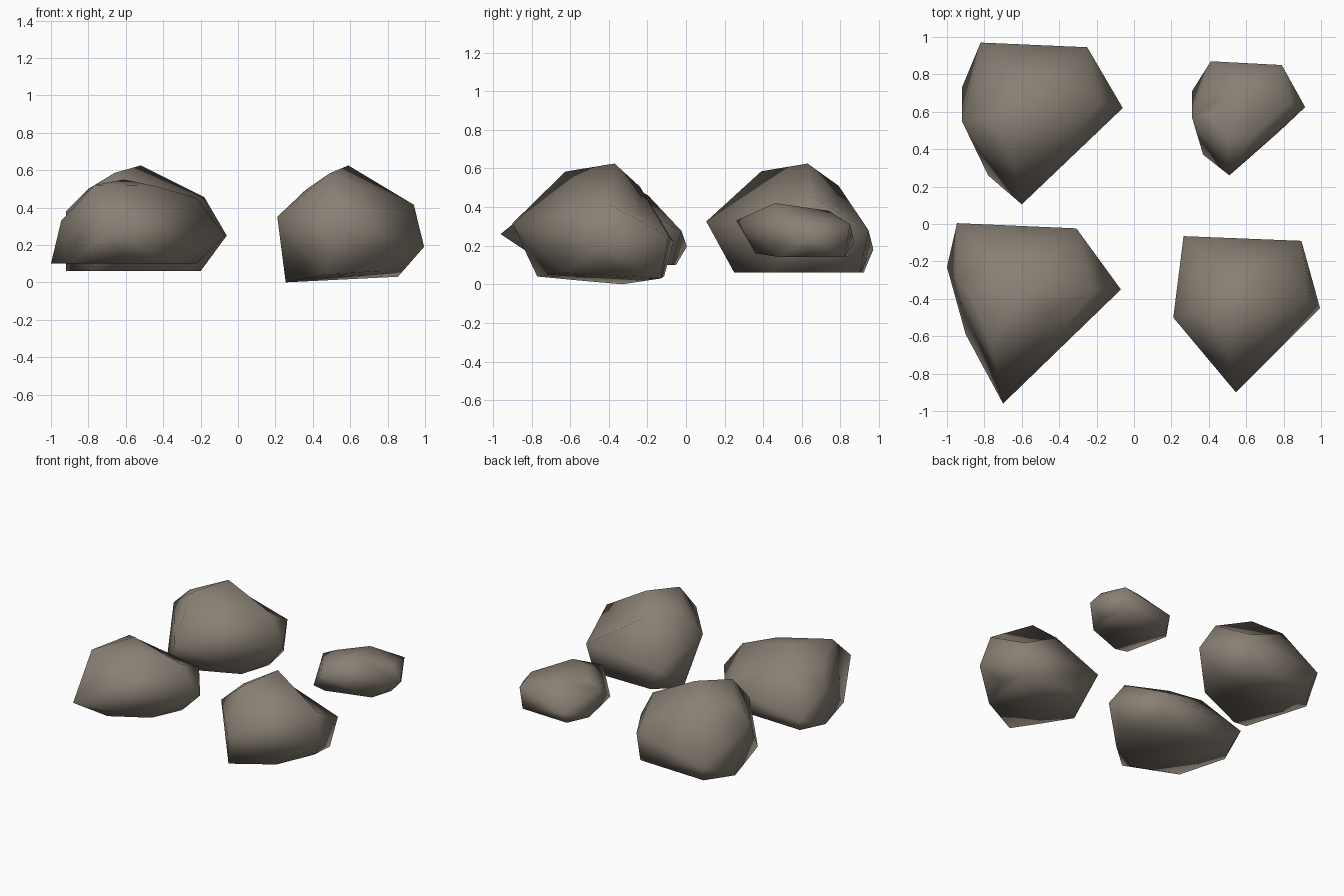
import bpy, bmesh

if "Cube" in bpy.data.objects:
    bpy.data.objects.remove(bpy.data.objects["Cube"])

# one flat stone colour
stone = bpy.data.materials.new("grey_brown_stone")
stone.diffuse_color = (0.25, 0.215, 0.175, 1)
stone.use_nodes = True
stone.node_tree.nodes["Principled BSDF"].inputs["Base Color"].default_value = stone.diffuse_color

# corner points of the basic boulder
TIP = (-0.60, 0.105, 0.06)          # scaling pivot
BOULDER = {
    "base_front_left": (-0.78, 0.26, 0.06),
    "base_left": (-0.92, 0.73, 0.06),
    "base_back_left": (-0.79, 0.92, 0.06),
    "base_back_right": (-0.25, 0.90, 0.06),
    "base_side": (-0.20, 0.66, 0.06),
    "base_right": (-0.27, 0.43, 0.06),
    "base_front": (-0.68, 0.25, 0.06),
    "tip": (-0.60, 0.105, 0.325),
    "right": (-0.06, 0.62, 0.25),
    "back_right": (-0.25, 0.945, 0.28),
    "back_left": (-0.82, 0.97, 0.18),
    "left": (-0.92, 0.55, 0.38),
    "top_right": (-0.18, 0.65, 0.455),
    "top_front": (-0.66, 0.39, 0.585),
    "top_left": (-0.80, 0.57, 0.50),
    "top_back": (-0.66, 0.79, 0.51),
    "peak": (-0.52, 0.63, 0.625),
}


def rock(name, origin, scale, changes, dent):
    """Closed hull of the boulder points, moved and scaled, with a few corners changed."""
    bm = bmesh.new()
    corner = {}
    for key, p in {**BOULDER, **changes}.items():
        moved = [o + s * (c - t) for o, s, c, t in zip(origin, scale, p, TIP)]
        corner[key] = bm.verts.new(changes.get(key, moved))
    bmesh.ops.convex_hull(bm, input=bm.verts[:])
    # hollow on the back slope below the peak
    ridge = bm.edges.get((corner["peak"], corner["back_right"]))
    if ridge and dent:
        _, mid = bmesh.utils.edge_split(ridge, corner["peak"], 0.5)
        mid.co.z -= dent
        for f in list(mid.link_faces):
            far = [v for v in f.verts if v is not mid and not any(mid in e.verts and v in e.verts for e in f.edges)]
            bmesh.utils.face_split(f, mid, far[0])
    loose = [v for v in bm.verts if not v.link_faces]
    bmesh.ops.delete(bm, geom=loose, context="VERTS")
    bmesh.ops.recalc_face_normals(bm, faces=bm.faces[:])
    for f in bm.faces:
        f.smooth = True
    me = bpy.data.meshes.new(name)
    bm.to_mesh(me)
    bm.free()
    me.materials.append(stone)
    ob = bpy.data.objects.new(name, me)
    bpy.context.collection.objects.link(ob)


# the four rocks
rock("back_left_rock", TIP, (1, 1, 1), {}, 0.05)
rock("back_right_rock", (0.54, 0.26, 0.14), (0.70, 0.705, 0.50), {
    "tip": (0.51, 0.26, 0.33),
    "left": (0.31, 0.57, 0.32),
    "base_left": (0.31, 0.71, 0.16),
    "base_front_left": (0.37, 0.37, 0.17),
    "base_front": (0.47, 0.36, 0.16),
    "back_left": (0.41, 0.87, 0.22),
    "back_right": (0.79, 0.85, 0.31),
    "right": (0.915, 0.625, 0.24),
    "peak": (0.62, 0.46, 0.42),
    "top_front": (0.50, 0.46, 0.40),
    "top_back": (0.58, 0.74, 0.38),
}, 0)
rock("front_left_rock", (-0.70, -0.96, 0.10), (1.12, 1.115, 0.80), {
    "tip": (-0.70, -0.96, 0.26),
    "left": (-0.945, -0.30, 0.33),
    "base_left": (-1.0, -0.23, 0.10),
    "base_front_left": (-0.90, -0.59, 0.10),
    "base_front": (-0.58, -0.72, 0.10),
    "base_right": (-0.32, -0.57, 0.10),
    "base_side": (-0.22, -0.35, 0.10),
    "right": (-0.07, -0.35, 0.25),
    "top_right": (-0.22, -0.36, 0.45),
    "top_side": (-0.44, -0.46, 0.515),
    "top_left": (-0.86, -0.40, 0.42),
    "peak": (-0.61, -0.36, 0.55),
}, 0.03)
rock("front_right_rock", (0.545, -0.90, 0.04), (0.91, 0.965, 1.035), {
    "left": (0.21, -0.50, 0.35),
    "base_left": (0.255, -0.33, 0.0),
    "base_front_left": (0.36, -0.56, 0.02),
    "base_front": (0.46, -0.77, 0.04),
    "base_right": (0.76, -0.63, 0.06),
    "base_side": (0.88, -0.35, 0.06),
    "back_left": (0.265, -0.065, 0.22),
    "back_right": (0.895, -0.09, 0.25),
    "base_back_right": (0.855, -0.13, 0.03),
    "right": (0.995, -0.45, 0.19),
    "top_right": (0.94, -0.40, 0.415),
    "peak": (0.59, -0.37, 0.625),
}, 0.08)
